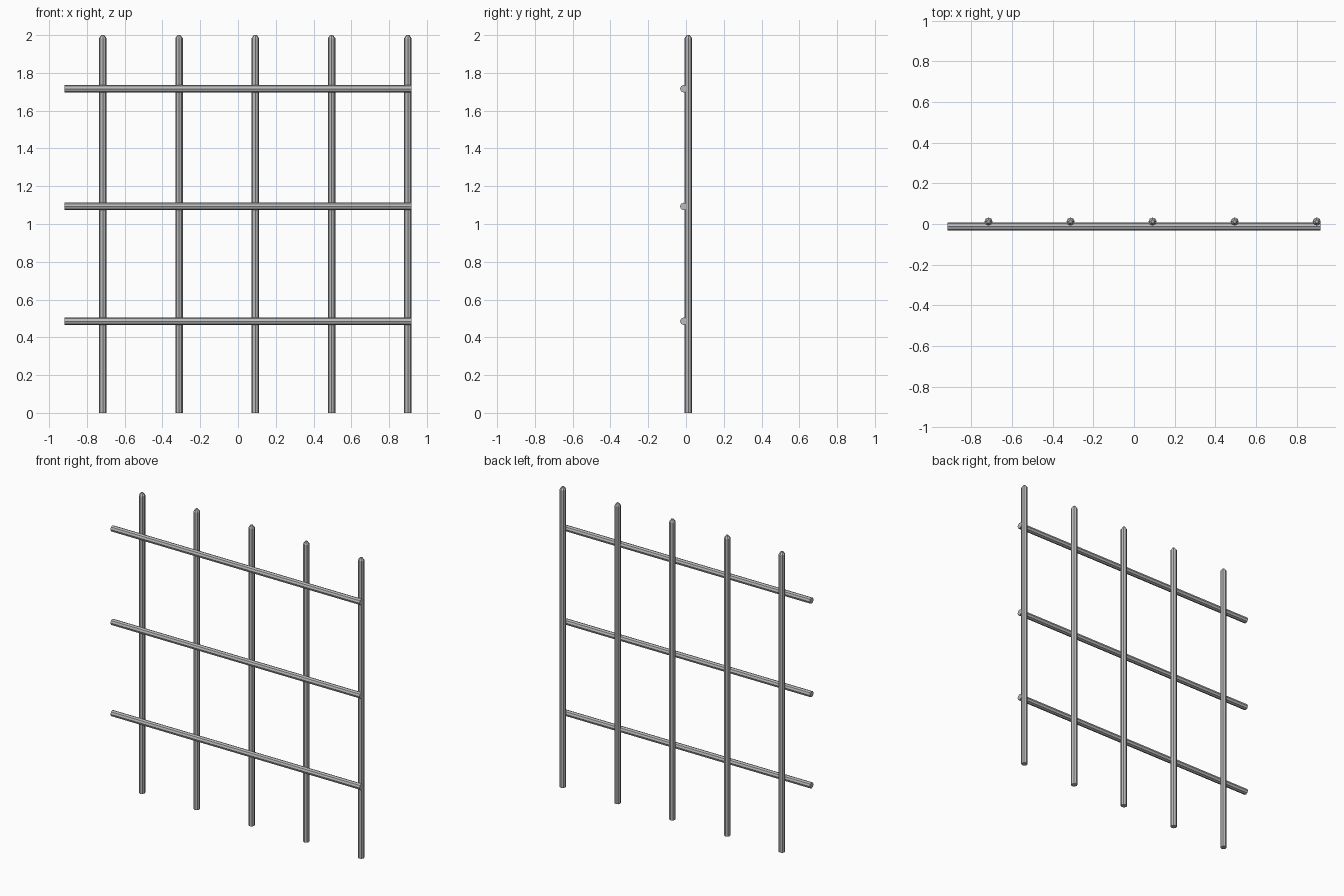
import bpy, bmesh
from math import cos, sin, pi
from mathutils import Matrix

if "Cube" in bpy.data.objects:
    bpy.data.objects.remove(bpy.data.objects["Cube"])

SIDES = 8
R = 0.020          # bar radius
OFFSET = 0.012     # bars sit just behind / in front of the centre plane

# dark iron grey
iron = bpy.data.materials.new("iron_grey")
iron.diffuse_color = (0.5, 0.5, 0.5, 1)
iron.use_nodes = True
iron.node_tree.nodes["Principled BSDF"].inputs["Base Color"].default_value = iron.diffuse_color


def make_bar(name, profile, matrix):
    """Flat-sided bar from (radius, height) rings, capped at both ends."""
    bm = bmesh.new()
    rings = []
    for r, z in profile:
        rings.append([bm.verts.new((r * cos(2 * pi * i / SIDES),
                                    r * sin(2 * pi * i / SIDES), z))
                      for i in range(SIDES)])
    for a, b in zip(rings, rings[1:]):
        for i in range(SIDES):
            j = (i + 1) % SIDES
            bm.faces.new((a[i], a[j], b[j], b[i]))
    bm.faces.new(rings[0][::-1])
    bm.faces.new(rings[-1])
    bm.transform(matrix)
    mesh = bpy.data.meshes.new(name)
    bm.to_mesh(mesh)
    bm.free()
    mesh.materials.append(iron)
    obj = bpy.data.objects.new(name, mesh)
    bpy.context.collection.objects.link(obj)
    return obj


# upright bars with blunt tapered tips
for k in range(5):
    make_bar(f"upright_bar_{k + 1}",
             [(R, 0), (R, 1.983), (R * 0.4, 2.0)],
             Matrix.Translation((-0.716 + 0.4038 * k, OFFSET, 0)))

# horizontal rails across the front
for k, z in enumerate((0.485, 1.093, 1.716)):
    make_bar(f"cross_rail_{k + 1}",
             [(R, -0.918), (R, 0.918)],
             Matrix.Translation((0, -OFFSET, z)) @ Matrix.Rotation(pi / 2, 4, 'Y'))
